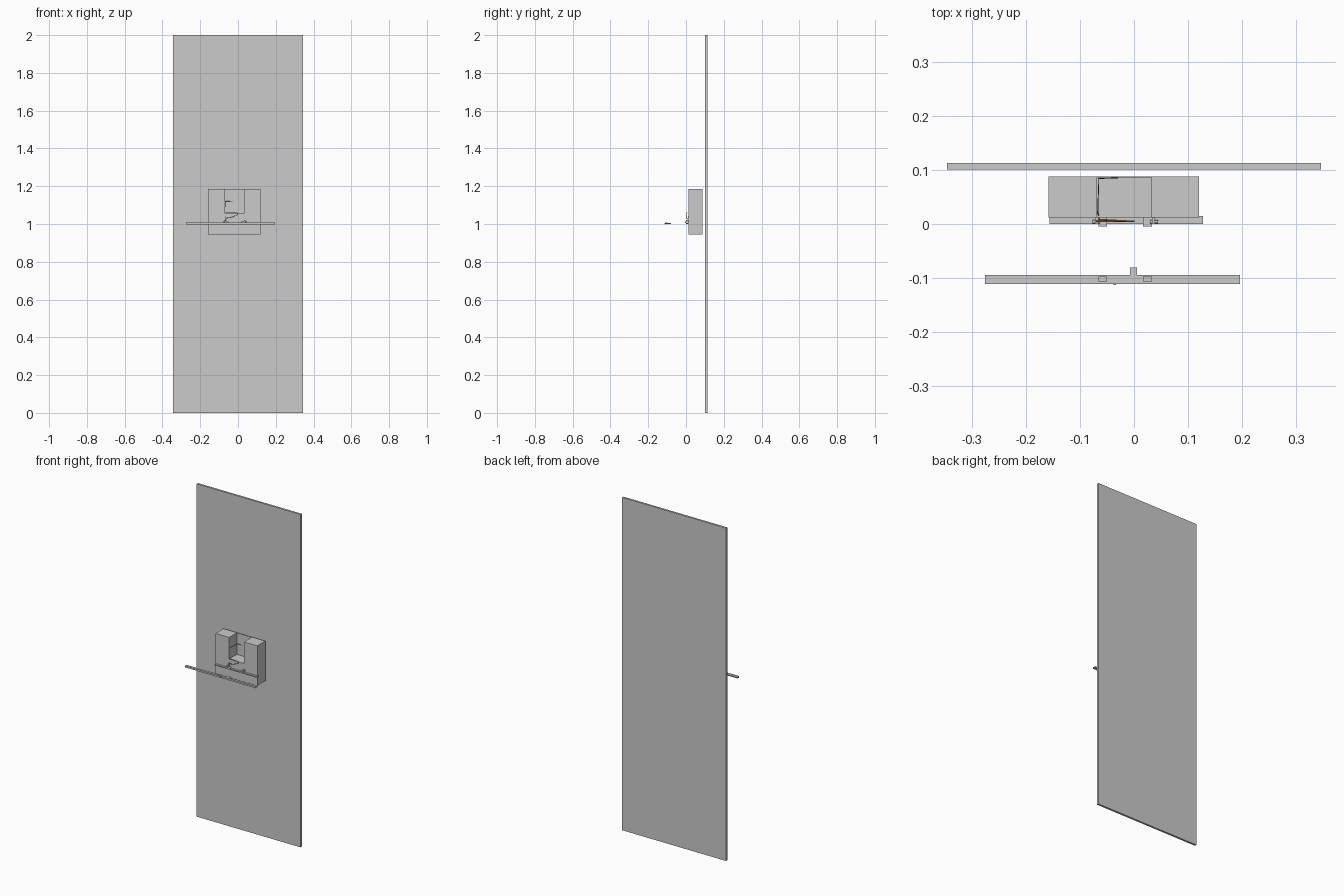
import bpy, bmesh
from mathutils import Vector

if "Cube" in bpy.data.objects:
    bpy.data.objects.remove(bpy.data.objects["Cube"])


def box(name, x0, x1, y0, y1, z0, z1):
    bm = bmesh.new()
    bmesh.ops.create_cube(bm, size=1)
    for v in bm.verts:
        v.co = Vector(((x0 + x1) / 2 + v.co.x * (x1 - x0),
                       (y0 + y1) / 2 + v.co.y * (y1 - y0),
                       (z0 + z1) / 2 + v.co.z * (z1 - z0)))
    me = bpy.data.meshes.new(name)
    bm.to_mesh(me)
    bm.free()
    ob = bpy.data.objects.new(name, me)
    bpy.context.collection.objects.link(ob)
    return ob


def wire(name, pts, r, color=None):
    cu = bpy.data.curves.new(name, 'CURVE')
    cu.dimensions = '3D'
    cu.bevel_depth = r
    cu.bevel_resolution = 1
    cu.use_fill_caps = True
    sp = cu.splines.new('POLY')
    sp.points.add(len(pts) - 1)
    for p, q in zip(sp.points, pts):
        p.co = (*q, 1)
    ob = bpy.data.objects.new(name, cu)
    bpy.context.collection.objects.link(ob)
    if color:
        mat = bpy.data.materials.new(name + "_paint")
        mat.diffuse_color = color
        mat.use_nodes = True
        mat.node_tree.nodes["Principled BSDF"].inputs["Base Color"].default_value = mat.diffuse_color
        cu.materials.append(mat)
    return ob


# Tall backing panel
box("back_panel", -0.345, 0.345, 0.101, 0.113, 0, 2)

# Housing: block with a pocket open at the top and front
housing = box("housing", -0.158, 0.12, 0.012, 0.088, 0.945, 1.185)
cutter = box("pocket_cutter", -0.068, 0.032, -0.01, 0.086, 1.055, 1.3)
cutter.hide_render = True
cutter.hide_viewport = True
cut = housing.modifiers.new("pocket", 'BOOLEAN')
cut.operation = 'DIFFERENCE'
cut.solver = 'EXACT'
cut.object = cutter

# Mounting strip on the housing and the long loose rail in front
box("mounting_strip", -0.156, 0.127, 0.0, 0.015, 0.999, 1.005)
box("front_rail", -0.275, 0.196, -0.108, -0.094, 0.999, 1.005)
box("rail_lip", -0.275, 0.196, -0.111, -0.108, 0.997, 1.007)
box("rail_tab", -0.007, 0.006, -0.094, -0.08, 0.999, 1.004)
box("rail_catch", -0.038, -0.033, -0.113, -0.111, 0.999, 1.004)

# Clips on the strip, with matching studs on the rail
for side, x, s in (("left", -0.058, -1), ("right", 0.025, 1)):
    box(side + "_clip", x - 0.008, x + 0.008, -0.005, 0.015, 1.005, 1.012)
    box(side + "_clip_arm", x + s * 0.008, x + s * 0.014, 0.0, 0.015, 1.005, 1.022)
    box(side + "_rail_stud", x - 0.008, x + 0.008, -0.106, -0.097, 1.005, 1.009)
    wire(side + "_clip_pin", [(x + s * 0.005, 0.004, 1.014),
                              (x + s * 0.019, 0.004, 1.014)], 0.003)

# Thin cords from the clip into the pocket
wire("dark_cord", [(-0.064, 0.006, 1.015), (-0.066, 0.018, 1.06), (-0.067, 0.02, 1.12),
                   (-0.065, 0.084, 1.12), (-0.03, 0.085, 1.12)], 0.001,
     (0.05, 0.05, 0.06, 1))
wire("orange_lever", [(-0.07, 0.005, 1.03), (-0.035, 0.005, 1.035), (0.0, 0.005, 1.05),
                      (-0.005, 0.005, 1.06), (-0.065, 0.008, 1.06)], 0.0015,
     (0.9, 0.3, 0.08, 1))
